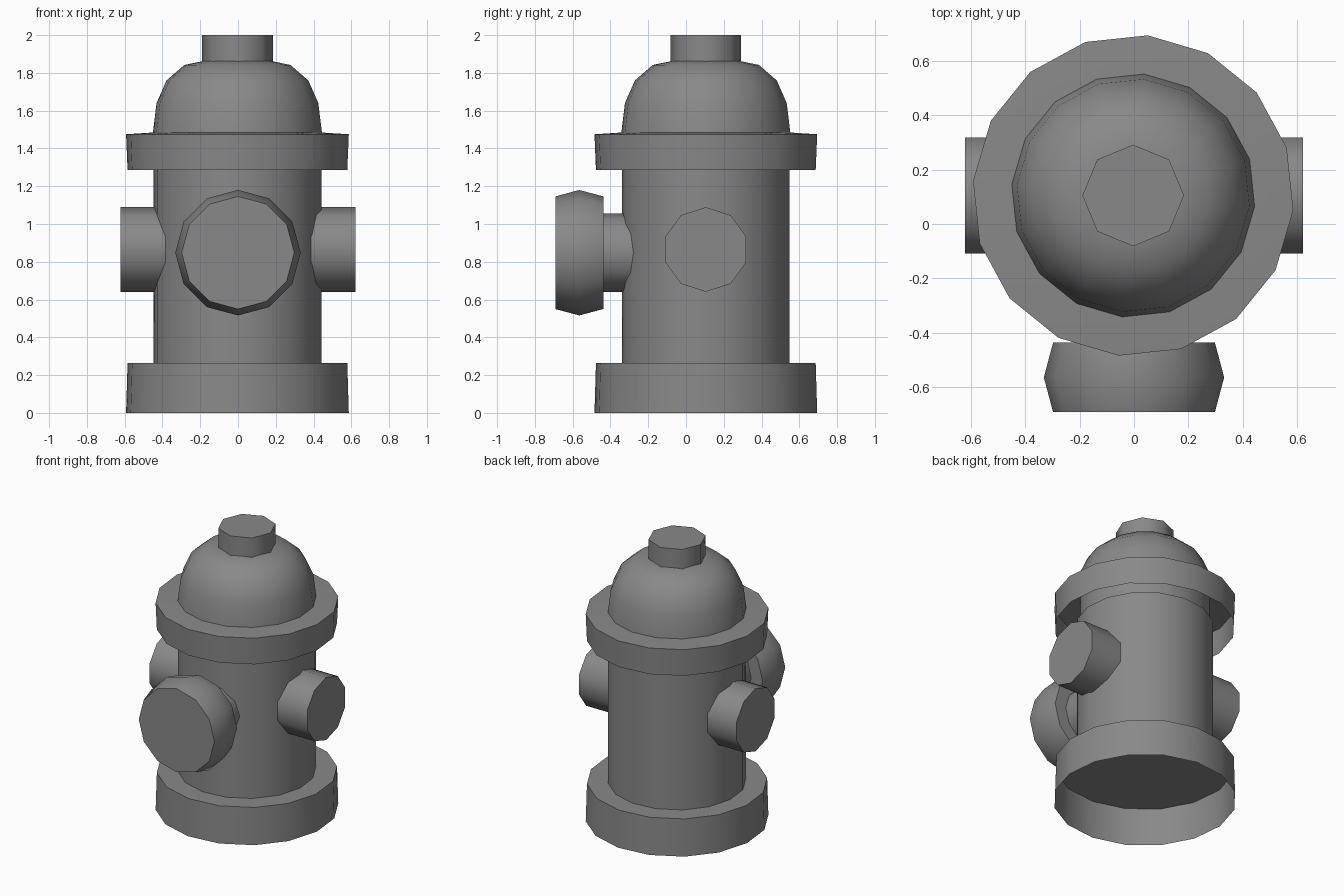
import bpy, bmesh, math
from mathutils import Matrix, Vector

cube = bpy.data.objects.get("Cube")
if cube:
    bpy.data.objects.remove(cube, do_unlink=True)

# One plain iron colour
iron = bpy.data.materials.new("iron grey")
iron.use_nodes = True
iron.diffuse_color = (0.25, 0.25, 0.25, 1)
iron.node_tree.nodes["Principled BSDF"].inputs["Base Color"].default_value = (0.25, 0.25, 0.25, 1)

AXIS = Vector((-0.003, 0.105, 0))
SIDES = 16
TURN = math.radians(17.3)


def lathe(name, profile, sides, turn=0.0, origin=AXIS, rot=Matrix(), cap_start=False, cap_end=False):
    """Spin (radius, height) points around an axis; radius 0 makes a pole."""
    bm = bmesh.new()
    rings = []
    for r, h in profile:
        if r == 0:
            rings.append([bm.verts.new((0, 0, h))] * sides)
        else:
            rings.append([bm.verts.new((r * math.cos(turn + math.tau * i / sides),
                                        r * math.sin(turn + math.tau * i / sides), h))
                          for i in range(sides)])
    for low, high in zip(rings, rings[1:]):
        for i in range(sides):
            j = (i + 1) % sides
            corners = [low[i], low[j], high[j], high[i]]
            bm.faces.new(list(dict.fromkeys(corners)))
    if cap_start:
        bm.faces.new(rings[0][::-1])
    if cap_end:
        bm.faces.new(rings[-1])
    bm.transform(Matrix.Translation(origin) @ rot)
    mesh = bpy.data.meshes.new(name)
    bm.to_mesh(mesh)
    bm.free()
    obj = bpy.data.objects.new(name, mesh)
    bpy.context.collection.objects.link(obj)
    mesh.materials.append(iron)
    bpy.ops.object.select_all(action='DESELECT')
    obj.select_set(True)
    bpy.context.view_layer.objects.active = obj
    bpy.ops.object.shade_smooth_by_angle(angle=math.radians(50))
    return obj


# Base flange, open underneath
lathe("base_flange", [(0.592, 0), (0.584, 0.265)], SIDES, TURN, cap_end=True)

# Barrel with a slightly narrower neck hidden in the upper flange
lathe("barrel", [(0.446, 0.265), (0.446, 1.295), (0.425, 1.3), (0.425, 1.47)], SIDES, TURN)

# Upper flange, open underneath
lathe("upper_flange", [(0.584, 1.285), (0.592, 1.475), (0.44, 1.485)], SIDES, TURN, cap_end=True)

# Domed bonnet
lathe("bonnet", [(0.449, 1.485), (0.43, 1.64), (0.377, 1.76), (0.282, 1.842), (0.17, 1.865), (0, 1.87)],
      SIDES, TURN)

# Operating nut
lathe("top_nut", [(0.187, 1.85), (0.187, 2.0)], 8, cap_end=True)

# Side outlets, one on each side
for name, side in (("left_outlet", 1), ("right_outlet", -1)):
    lathe(name, [(0.224, 0.3), (0.224, 0.622)], 10, origin=Vector((0, AXIS.y, 0.865)),
          rot=Matrix.Rotation(side * math.pi / 2, 4, 'Y'), cap_end=True)

# Front outlet: neck and bulging cap
front = dict(origin=Vector((0, 0, 0.848)), rot=Matrix.Rotation(math.pi / 2, 4, 'X'))
lathe("front_outlet_neck", [(0.208, 0.2), (0.208, 0.44)], 12, **front)
lathe("front_outlet_cap", [(0.298, 0.437), (0.332, 0.565), (0.298, 0.692)], 12,
      cap_start=True, cap_end=True, **front)
